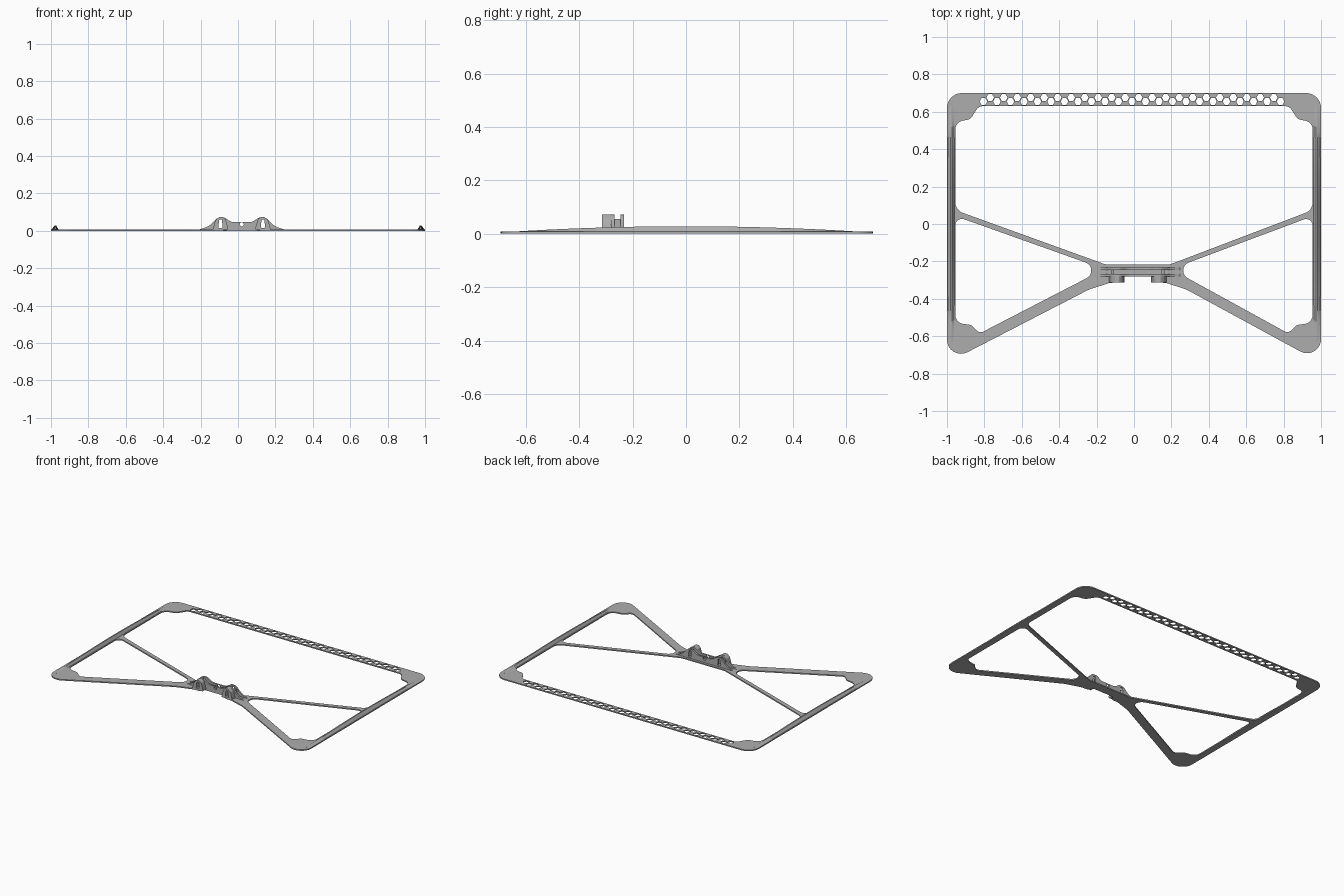
import bpy, bmesh, math
from mathutils import Vector, Matrix

cube = bpy.data.objects.get("Cube")
if cube:
    bpy.data.objects.remove(cube, do_unlink=True)

GREY = (0.42, 0.42, 0.42, 1)
mat = bpy.data.materials.new("plain grey")
mat.use_nodes = True
mat.diffuse_color = GREY
mat.node_tree.nodes["Principled BSDF"].inputs["Base Color"].default_value = GREY

HUB = 0.02       # hub centre in x
THICK = 0.008    # plate thickness


def add_mesh(name, mesh):
    ob = bpy.data.objects.new(name, mesh)
    bpy.context.collection.objects.link(ob)
    mesh.materials.clear()
    mesh.materials.append(mat)
    bpy.ops.object.select_all(action="DESELECT")
    ob.select_set(True)
    bpy.context.view_layer.objects.active = ob
    bpy.ops.object.shade_smooth_by_angle(angle=math.radians(30))
    return ob


def fillet(corners, steps=8):
    """Round each (x, y, radius) corner of a closed polygon."""
    out = []
    n = len(corners)
    for i, (x, y, r) in enumerate(corners):
        p = Vector((x, y))
        a = Vector(corners[i - 1][:2]) - p
        b = Vector(corners[(i + 1) % n][:2]) - p
        half = a.angle(b) / 2
        t = min(r / math.tan(half), a.length * 0.49, b.length * 0.49)
        r = t * math.tan(half)
        a.normalize()
        b.normalize()
        c = p + (a + b).normalized() * (r / math.sin(half))
        s, e = p + a * t - c, p + b * t - c
        turn = math.atan2(s.x * e.y - s.y * e.x, s.dot(e))
        for k in range(steps + 1):
            out.append(c + Matrix.Rotation(turn * k / steps, 2) @ s)
    return out


def mirror(corners):
    """Frame corners mirror about zero, hub corners about the hub centre."""
    return [((2 * HUB if abs(x) < 0.3 else 0) - x, y, r) for x, y, r in reversed(corners)]


def ngon(cx, cy, r, sides):
    return [Vector((cx + r * math.cos(math.tau * k / sides),
                    cy + r * math.sin(math.tau * k / sides))) for k in range(sides)]


def plate(name, loops, lo, hi, upright=False):
    """Fill the loops (holes included) and extrude along z, or along y if upright."""
    cu = bpy.data.curves.new(name, "CURVE")
    cu.dimensions = "2D"
    cu.fill_mode = "BOTH"
    cu.extrude = (hi - lo) / 2
    for loop in loops:
        sp = cu.splines.new("POLY")
        sp.points.add(len(loop) - 1)
        for pt, co in zip(sp.points, loop):
            pt.co = (co[0], co[1], 0, 1)
        sp.use_cyclic_u = True
    tmp = bpy.data.objects.new(name + "_curve", cu)
    bpy.context.collection.objects.link(tmp)
    dg = bpy.context.evaluated_depsgraph_get()
    mesh = bpy.data.meshes.new_from_object(tmp.evaluated_get(dg))
    bpy.data.objects.remove(tmp, do_unlink=True)
    mid = (lo + hi) / 2
    if upright:
        mesh.transform(Matrix.Translation((0, mid, 0)) @ Matrix.Rotation(math.pi / 2, 4, "X"))
    else:
        mesh.transform(Matrix.Translation((0, 0, mid)))
    bm = bmesh.new()
    bm.from_mesh(mesh)
    bmesh.ops.remove_doubles(bm, verts=bm.verts, dist=1e-5)
    bmesh.ops.recalc_face_normals(bm, faces=bm.faces)
    bm.to_mesh(mesh)
    bm.free()
    return add_mesh(name, mesh)


def box(name, x0, x1, y0, y1, z0, z1):
    bm = bmesh.new()
    bmesh.ops.create_cube(bm, size=1)
    for v in bm.verts:
        v.co = ((x0 + x1) / 2 + v.co.x * (x1 - x0),
                (y0 + y1) / 2 + v.co.y * (y1 - y0),
                (z0 + z1) / 2 + v.co.z * (z1 - z0))
    mesh = bpy.data.meshes.new(name)
    bm.to_mesh(mesh)
    bm.free()
    return add_mesh(name, mesh)


# Flat frame: outer outline, main opening, two side openings, honeycomb
outer = [(-1, 0.7, 0.08), (-1, -0.742, 0.075), (-0.24, -0.35, 0.25),
         (-0.13, -0.315, 0.08), (-0.08, -0.312, 0.01), (-0.06, -0.28, 0.01)]
opening = [(-0.83, 0.63, 0.04), (-0.875, 0.56, 0.04), (-0.955, 0.545, 0.06),
           (-0.955, 0.074, 0.06), (-0.15, -0.217, 0.08)]
side = [(-0.955, 0.042, 0.035), (-0.159, -0.241, 0.046), (-0.825, -0.585, 0.03),
        (-0.87, -0.54, 0.03), (-0.955, -0.528, 0.05)]
loops = [fillet(outer + mirror(outer)), fillet(opening + mirror(opening)),
         fillet(side), fillet(mirror(side))]
for i in range(45):
    loops.append(ngon(-0.805 + i * 0.0361, 0.676 if i % 2 else 0.655, 0.0205, 6))
plate("frame_plate", loops, 0, THICK)

# Arched ridges along both side rails
for s, label in ((-1, "right"), (1, "left")):
    bm = bmesh.new()
    rings = []
    for k in range(33):
        y = -0.63 + 1.26 * k / 32
        h = 0.009 + 0.019 * (1 - (y / 0.63) ** 2)
        rings.append([bm.verts.new((s * x, y, z)) for x, z in
                      ((0.999, 0.005), (0.981, h), (0.972, h), (0.958, 0.005))])
    for a, b in zip(rings, rings[1:]):
        for j in range(4):
            bm.faces.new((a[j], a[(j + 1) % 4], b[(j + 1) % 4], b[j]))
    bm.faces.new(rings[0])
    bm.faces.new(rings[-1])
    bmesh.ops.recalc_face_normals(bm, faces=bm.faces)
    mesh = bpy.data.meshes.new(label + "_rail_ridge")
    bm.to_mesh(mesh)
    bm.free()
    add_mesh(label + "_rail_ridge", mesh)

# Hub bracket: two humped walls with windows and a central hole
hump = [(-0.225, 0.005, 0), (-0.225, 0.008, 0.001), (-0.175, 0.024, 0.1),
        (-0.13, 0.07, 0.03), (-0.095, 0.073, 0.03), (-0.055, 0.046, 0.06)]
hump = [(HUB + x, z, max(r, 0.0005)) for x, z, r in hump]
wall = fillet(hump + mirror(hump), 6)


def window(s):
    pts = [(0.103, 0.016), (0.126, 0.016), (0.12, 0.061), (0.105, 0.061)]
    return fillet([(HUB + s * u, z, 0.004) for u, z in pts], 3)


holes = [window(-1), window(1), ngon(HUB, 0.035, 0.011, 20)]
plate("bracket_back_wall", [wall] + holes, -0.245, -0.233, True)
plate("bracket_front_wall", [wall] + holes, -0.28, -0.267, True)
box("bracket_floor", HUB - 0.14, HUB + 0.14, -0.27, -0.243, 0.005, 0.014)

# Feet in front of the bracket and the webs closing the channel ends
foot = [(0.07, 0.005), (0.086, 0.06), (0.1, 0.073), (0.122, 0.073), (0.141, 0.056), (0.156, 0.005)]
for s, label in ((-1, "right"), (1, "left")):
    shape = fillet([(HUB + s * u, z, 0.006) for u, z in foot], 4)
    plate(label + "_foot", [shape, window(s)], -0.314, -0.279, True)
    ends = sorted((HUB + s * 0.127, HUB + s * 0.143))
    box(label + "_channel_web", *ends, -0.27, -0.243, 0.005, 0.056)
